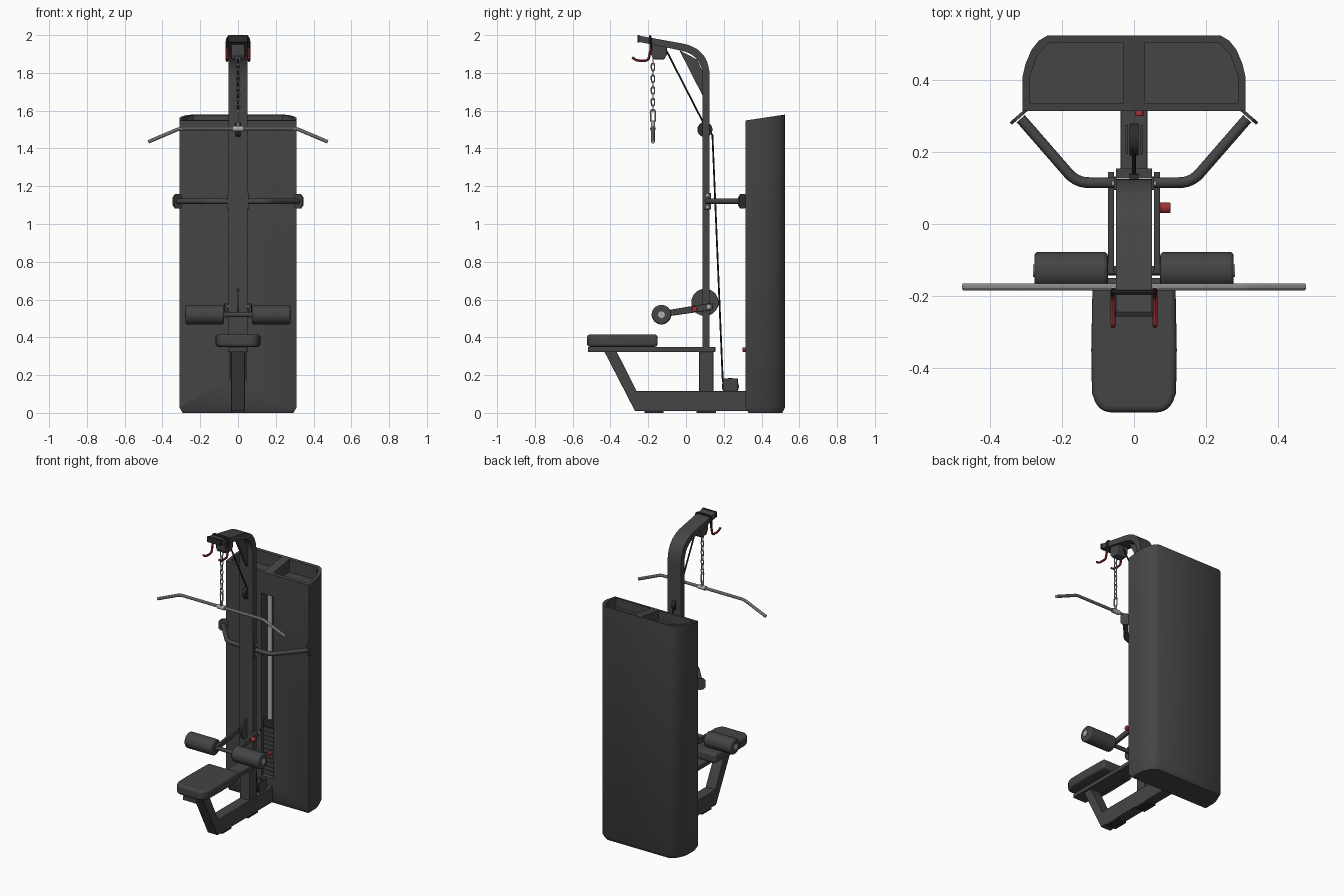
import bpy, bmesh, math
from mathutils import Vector

if "Cube" in bpy.data.objects:
    bpy.data.objects.remove(bpy.data.objects["Cube"])


def material(name, rgb):
    m = bpy.data.materials.new(name)
    m.diffuse_color = (*rgb, 1)
    m.use_nodes = True
    m.node_tree.nodes["Principled BSDF"].inputs["Base Color"].default_value = m.diffuse_color
    return m


FRAME = material("dark grey frame", (0.06, 0.06, 0.06))
PAD = material("charcoal padding", (0.058, 0.058, 0.058))
BLACK = material("black rubber", (0.025, 0.025, 0.025))
SILVER = material("silver steel", (0.42, 0.42, 0.42))
RED = material("red grip", (0.35, 0.03, 0.03))


def add(name, bm, mat, bevel=0.0, segs=3):
    bmesh.ops.recalc_face_normals(bm, faces=bm.faces)
    me = bpy.data.meshes.new(name)
    bm.to_mesh(me)
    bm.free()
    me.materials.append(mat)
    ob = bpy.data.objects.new(name, me)
    bpy.context.collection.objects.link(ob)
    if bevel:
        b = ob.modifiers.new("bevel", 'BEVEL')
        b.width, b.segments, b.limit_method = bevel, segs, 'ANGLE'
    return ob


def loft(name, rings, mat, bevel=0.0, segs=3):
    """Skin a stack of equal point rings and cap both ends."""
    bm = bmesh.new()
    vs = [[bm.verts.new(p) for p in r] for r in rings]
    n = len(vs[0])
    for a, b in zip(vs, vs[1:]):
        for i in range(n):
            bm.faces.new((a[i], a[(i + 1) % n], b[(i + 1) % n], b[i]))
    bm.faces.new(vs[0])
    bm.faces.new(vs[-1])
    return add(name, bm, mat, bevel, segs)


def side_profile(name, yz, x0, x1, mat, bevel=0.0):
    return loft(name, [[(x, y, z) for y, z in yz] for x in (x0, x1)], mat, bevel)


def box(name, x, y, z, mat, bevel=0.0, segs=3):
    return loft(name, [[(x[0], y[0], h), (x[1], y[0], h), (x[1], y[1], h), (x[0], y[1], h)]
                       for h in z], mat, bevel, segs)


def rod(name, a, b, r, mat, bevel=0.0, sides=24):
    a, b = Vector(a), Vector(b)
    q = (b - a).to_track_quat('Z', 'Y')
    ring = [q @ Vector((r * math.cos(t), r * math.sin(t), 0))
            for t in (2 * math.pi * i / sides for i in range(sides))]
    return loft(name, [[a + p for p in ring], [b + p for p in ring]], mat, bevel)


def fillet(pts, r, n=6):
    """Round the inner corners of a path."""
    pts = [Vector(p) for p in pts]
    out = [pts[0]]
    for a, p, b in zip(pts, pts[1:], pts[2:]):
        s, e = p + (a - p).normalized() * r, p + (b - p).normalized() * r
        out += [s * (1 - t) ** 2 + p * 2 * t * (1 - t) + e * t * t
                for t in (i / n for i in range(n + 1))]
    return out + [pts[-1]]


def tube(name, pts, r, mat, closed=False, res=3):
    cu = bpy.data.curves.new(name, 'CURVE')
    cu.dimensions = '3D'
    cu.bevel_depth, cu.bevel_resolution, cu.use_fill_caps = r, res, True
    sp = cu.splines.new('POLY')
    sp.points.add(len(pts) - 1)
    for p, co in zip(sp.points, pts):
        p.co = (*co, 1)
    sp.use_cyclic_u = closed
    tmp = bpy.data.objects.new(name + "_path", cu)
    me = bpy.data.meshes.new_from_object(tmp)
    bpy.data.objects.remove(tmp)
    me.name = name
    me.materials.clear()
    me.materials.append(mat)
    ob = bpy.data.objects.new(name, me)
    bpy.context.collection.objects.link(ob)
    return ob


# Weight tower shroud: rounded back corners, sloping top, tucked-in foot
half = [(0.31, 0.315), (0.31, 0.41), (0.302, 0.445), (0.285, 0.485), (0.265, 0.51), (0.24, 0.525)]
plan = half + [(-x, y) for x, y in reversed(half)]
rings = [[(x * s, 0.42 + (y - 0.42) * t, z) for x, y in plan]
         for s, t, z in ((0.95, 0.85, 0), (1, 1, 0.03))]
rings.append([(x, y, 1.548 + (y - 0.315) * 0.15) for x, y in plan])
tower = loft("tower_shroud", rings, FRAME)
cutters = [box("slot_cutter", (-0.045, 0.045), (0.25, 0.45), (0.17, 1.40), FRAME)]
for s in (-1, 1):
    pocket = [(0.03, 0.335), (0.29, 0.335), (0.29, 0.41), (0.268, 0.47), (0.235, 0.505), (0.03, 0.505)]
    cutters.append(loft("top_pocket_cutter", [[(s * x, y, z) for x, y in pocket]
                                              for z in (1.49, 1.7)], FRAME))
for c in cutters:
    m = tower.modifiers.new("cut", 'BOOLEAN')
    m.operation, m.object, m.solver = 'DIFFERENCE', c, 'EXACT'
    c.hide_render = True
    c.hide_set(True)

# Weight stack inside the slot
rod("guide_rod", (-0.005, 0.35, 0.5), (-0.005, 0.35, 1.40), 0.016, SILVER)
box("stack_head", (-0.04, 0.04), (0.325, 0.42), (0.50, 0.55), BLACK, 0.004)
for i in range(11):
    z = 0.18 + i * 0.029
    box("weight_plate", (-0.042, 0.042), (0.33, 0.44), (z, z + 0.025), FRAME)
rod("stack_pin", (0.015, 0.33, 0.335), (0.015, 0.30, 0.335), 0.012, RED, 0.003)

# Base, feet and seat support
box("base_beam", (-0.037, 0.037), (-0.27, 0.33), (0.01, 0.115), FRAME, 0.004)
for y0, y1 in ((-0.22, -0.12), (0.055, 0.16)):
    box("foot", (-0.037, 0.037), (y0, y1), (0, 0.012), BLACK)
side_profile("seat_strut", [(-0.435, 0.33), (-0.37, 0.33), (-0.26, 0.112), (-0.24, 0.01), (-0.27, 0.01)],
             -0.037, 0.037, FRAME, 0.003)
box("seat_beam", (-0.05, 0.05), (-0.52, 0.155), (0.322, 0.35), FRAME, 0.003)
box("lower_post", (-0.037, 0.037), (0.07, 0.145), (0.112, 0.325), FRAME, 0.004)

# Seat pad with rounded front corners
seat = [(0.115, -0.15), (0.119, -0.35), (0.117, -0.47), (0.105, -0.505), (0.08, -0.524)]
outline = seat + [(-x, y) for x, y in reversed(seat)]
loft("seat_pad", [[(x, y, z) for x, y in outline] for z in (0.35, 0.415)], PAD, 0.02, 4)

# Column bending forward into the top arm
outer = fillet([(0, 0.125, 0.35), (0, 0.125, 1.93), (0, -0.255, 1.998)], 0.15, 10)
inner = fillet([(0, 0.088, 0.35), (0, 0.088, 1.895), (0, -0.255, 1.965)], 0.12, 10)
side_profile("column", [(p.y, p.z) for p in outer + inner[::-1]], -0.05, 0.05, FRAME)
side_profile("column_gusset", [(-0.035, 1.92), (0.09, 1.675), (0.09, 1.80), (0.06, 1.87)], -0.008, 0.008, FRAME)
box("arm_end_cap", (-0.052, 0.052), (-0.258, -0.245), (1.962, 2.0), BLACK, 0.003)
side_profile("top_pulley_housing", [(-0.185, 1.975), (-0.185, 1.895), (-0.17, 1.872), (-0.115, 1.872),
                                    (-0.102, 1.895), (-0.10, 1.96)], -0.035, 0.035, FRAME, 0.004)

# Bar rest: strap over the arm and red hooks
tube("hook_strap", fillet([(-0.058, -0.185, 1.92), (-0.058, -0.19, 1.993),
                           (0.058, -0.19, 1.993), (0.058, -0.185, 1.92)], 0.025), 0.007, BLACK)
for s in (-1, 1):
    x = s * 0.058
    tube("bar_hook", fillet([(x, -0.185, 1.93), (x, -0.20, 1.865), (x, -0.262, 1.865),
                             (x, -0.285, 1.882)], 0.018), 0.007, RED)

# Cable run with pulleys
tube("upper_cable", [(0, -0.11, 1.93), (0, 0.095, 1.53)], 0.005, BLACK)
tube("lower_cable", [(0, 0.10, 1.53), (0, 0.14, 1.47), (0, 0.195, 0.16)], 0.005, BLACK)
rod("column_pulley", (-0.012, 0.1, 1.5), (0.012, 0.1, 1.5), 0.04, BLACK)
rod("base_pulley", (-0.013, 0.235, 0.14), (0.013, 0.235, 0.14), 0.045, BLACK)
for s in (-1, 1):
    box("base_pulley_cheek", sorted((s * 0.016, s * 0.024)), (0.195, 0.275), (0.11, 0.183), FRAME, 0.003)

# Chain: alternating oval links, then a snap hook
def link(name, z, w, h, r, turned):
    pts = []
    for i in range(16):
        t = 2 * math.pi * i / 16
        u = w * math.cos(t)
        v = w * math.sin(t) + math.copysign(h - w, math.sin(t))
        pts.append((0, -0.175 + u, z + v) if turned else (u, -0.175, z + v))
    tube(name, pts, r, SILVER, True, 2)


for i in range(9):
    link("chain_link", 1.862 - i * 0.031, 0.009, 0.02, 0.0032, i % 2)
link("snap_hook", 1.572, 0.013, 0.034, 0.004, True)

# Pull-down bar
tube("pull_bar", fillet([(-0.475, -0.175, 1.435), (-0.31, -0.175, 1.505), (0.31, -0.175, 1.505),
                         (0.475, -0.175, 1.435)], 0.02), 0.01, SILVER)
rod("bar_sleeve", (-0.027, -0.175, 1.505), (0.027, -0.175, 1.505), 0.015, SILVER, 0.002)
box("bar_eye", (-0.006, 0.006), (-0.186, -0.164), (1.505, 1.548), SILVER, 0.004)

# Column pivot disc for the leg hold-down
rod("adjuster_disc", (-0.006, 0.1, 0.585), (0.006, 0.1, 0.585), 0.072, FRAME, sides=40)
rod("pad_axle", (-0.278, -0.13, 0.52), (0.278, -0.13, 0.52), 0.013, FRAME)
rod("pivot_axle", (-0.08, 0.12, 0.563), (0.08, 0.12, 0.563), 0.01, SILVER)
rod("adjuster_knob", (0.07, 0.045, 0.55), (0.102, 0.045, 0.55), 0.015, RED, 0.004)

for s in (-1, 1):
    # Thigh rollers with end caps, and their swing arms
    rod("thigh_roller", (s * 0.073, -0.13, 0.52), (s * 0.277, -0.13, 0.52), 0.052, PAD, 0.01, 32)
    rod("roller_cap", (s * 0.27, -0.13, 0.52), (s * 0.281, -0.13, 0.52), 0.018, SILVER)
    side_profile("swing_arm", [(-0.14, 0.505), (0.14, 0.545), (0.145, 0.58), (0.10, 0.577), (-0.14, 0.537)],
                 s * 0.055, s * 0.073, FRAME, 0.003)
    # Brace tubes from the column to the tower
    tube("brace_tube", fillet([(s * 0.05, 0.115, 1.12), (s * 0.16, 0.115, 1.12),
                               (s * 0.315, 0.293, 1.12)], 0.035), 0.015, FRAME, res=4)
    d = Vector((s * 0.657, 0.754, 0))
    t, c = Vector((-d.y, d.x, 0)), Vector((s * 0.317, 0.296, 1.12))
    hexa = [t * a + Vector((0, 0, b)) for a, b in ((-0.03, -0.022), (-0.015, -0.038), (0.015, -0.038), (0.03, -0.022),
                                                   (0.03, 0.022), (0.015, 0.038), (-0.015, 0.038), (-0.03, 0.022))]
    loft("brace_plate", [[c + p for p in hexa], [c + p + d * 0.009 for p in hexa]], FRAME)
    box("brace_flange", sorted((s * 0.049, s * 0.056)), (0.095, 0.132), (1.078, 1.165), FRAME, 0.002)
    for z in (1.09, 1.153):
        rod("brace_bolt", (s * 0.05, 0.113, z), (s * 0.062, 0.113, z), 0.008, SILVER, sides=6)

# Smooth shading with crisp edges
bpy.ops.object.select_all(action='DESELECT')
for ob in bpy.context.scene.objects:
    if not ob.hide_render:
        ob.select_set(True)
        bpy.context.view_layer.objects.active = ob
bpy.ops.object.shade_smooth_by_angle(angle=math.radians(35))
